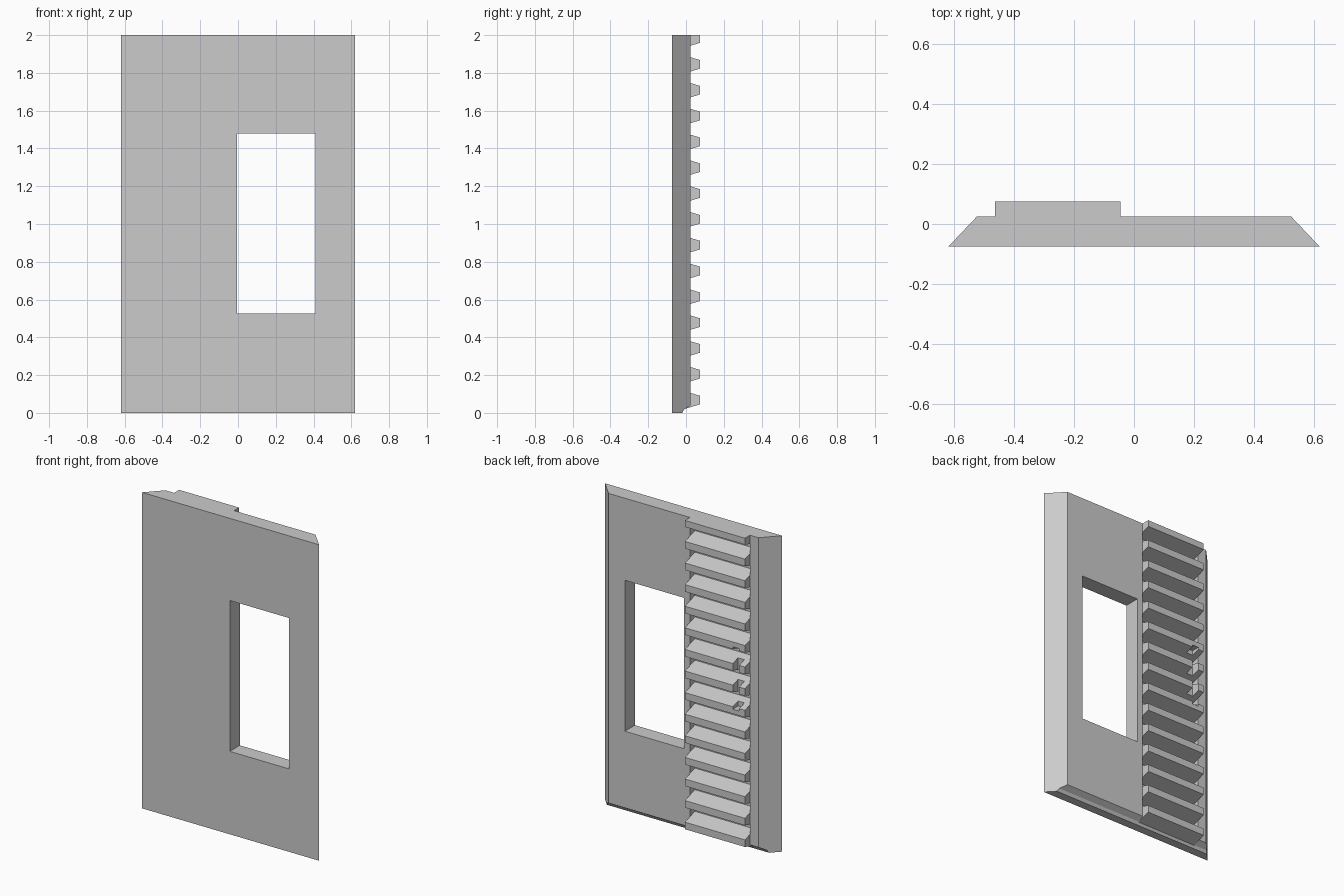
import bpy
import bmesh
from mathutils import Vector

cube = bpy.data.objects.get("Cube")
if cube:
    bpy.data.objects.remove(cube, do_unlink=True)

# Single plain grey
grey = bpy.data.materials.new("plain_grey")
grey.use_nodes = True
colour = (0.6, 0.6, 0.6, 1)
grey.diffuse_color = colour
grey.node_tree.nodes["Principled BSDF"].inputs["Base Color"].default_value = colour


def prisms(name, outlines, direction):
    """Extrude each 3D outline along direction into one object."""
    bm = bmesh.new()
    for outline in outlines:
        face = bm.faces.new([bm.verts.new(p) for p in outline])
        moved = bmesh.ops.extrude_face_region(bm, geom=[face], use_keep_orig=True)
        verts = [g for g in moved["geom"] if isinstance(g, bmesh.types.BMVert)]
        bmesh.ops.translate(bm, verts=verts, vec=Vector(direction))
    bmesh.ops.recalc_face_normals(bm, faces=bm.faces)
    mesh = bpy.data.meshes.new(name)
    bm.to_mesh(mesh)
    bm.free()
    mesh.materials.append(grey)
    obj = bpy.data.objects.new(name, mesh)
    bpy.context.collection.objects.link(obj)
    return obj


def box(name, x0, x1, y0, y1, z0, z1):
    base = [(x0, y0, z0), (x1, y0, z0), (x1, y1, z0), (x0, y1, z0)]
    return prisms(name, [base], (0, 0, z1 - z0))


def cut(target, cutter):
    """Subtract the cutter, bake the result and remove the cutter."""
    mod = target.modifiers.new("cut", 'BOOLEAN')
    mod.operation = 'DIFFERENCE'
    mod.solver = 'EXACT'
    mod.object = cutter
    cutter.hide_render = True
    bpy.context.view_layer.update()
    graph = bpy.context.evaluated_depsgraph_get()
    mesh = bpy.data.meshes.new_from_object(target.evaluated_get(graph))
    target.modifiers.clear()
    target.data = mesh
    bpy.data.objects.remove(cutter, do_unlink=True)


FRONT, BACK, FLOOR, TIP = -0.075, 0.025, -0.025, 0.075
LEFT, RIGHT = -0.465, -0.045
PITCH, FIRST = 0.1367, 0.068

# Wall panel with mitred sides
panel = prisms("wall_panel", [[(-0.62, FRONT, 0), (0.62, FRONT, 0),
                               (0.525, BACK, 0), (-0.525, BACK, 0)]], (0, 0, 2))

# Window opening, bevelled foot and recess behind the slats
cut(panel, box("window_cutter", -0.005, 0.41, -0.2, 0.2, 0.525, 1.48))
cut(panel, prisms("foot_cutter", [[(-1, -0.02, -0.1), (-1, -0.02, 0), (-1, -0.01, 0.018),
                                   (-1, BACK, 0.04), (-1, 0.1, 0.04), (-1, 0.1, -0.1)]],
                  (2, 0, 0)))
cut(panel, box("recess_cutter", LEFT, RIGHT, FLOOR, 0.2, 0.016, 2.1))


# Tapered horizontal slats on the back
def slat(z):
    root, tip = 0.0525, 0.0225
    points = [(FLOOR, -root), (TIP, -tip), (TIP, tip), (FLOOR, root)]
    return [(LEFT, y, min(z + dz, 2)) for y, dz in points]


slats = prisms("back_slats", [slat(FIRST + i * PITCH) for i in range(15)],
               (RIGHT - LEFT, 0, 0))

# Short upright slot through the middle slats
cut(slats, box("slot_cutter", -0.425, -0.38, 0.022, 0.2, 0.895, 1.29))
